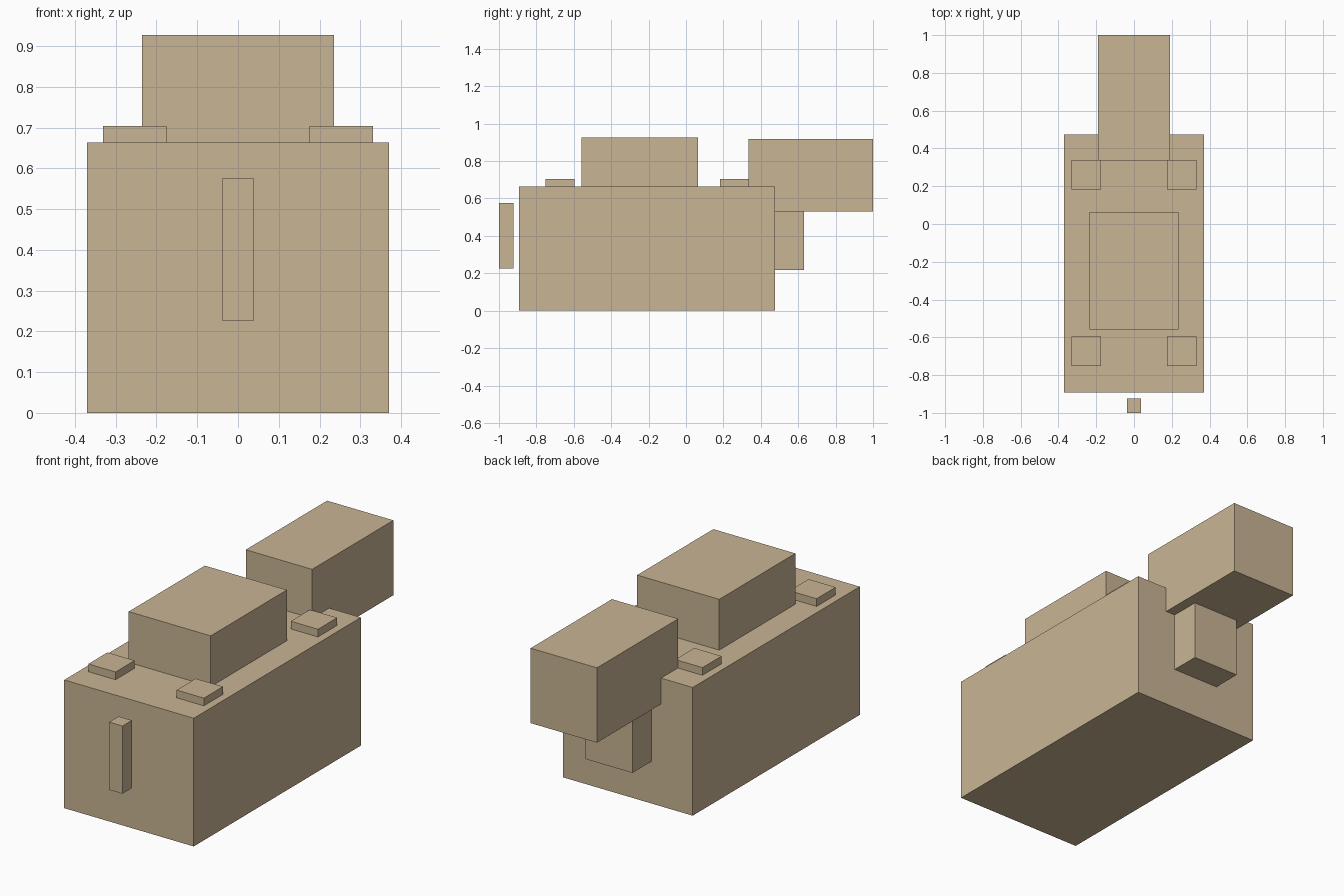
import bpy
import bmesh
from mathutils import Vector

# Remove the default object
cube = bpy.data.objects.get("Cube")
if cube:
    bpy.data.objects.remove(cube, do_unlink=True)

# Single tan material
TAN = (0.584, 0.462, 0.296, 1.0)
tan = bpy.data.materials.new("tan")
tan.use_nodes = True
tan.diffuse_color = TAN
bsdf = next(n for n in tan.node_tree.nodes if n.type == "BSDF_PRINCIPLED")
bsdf.inputs["Base Color"].default_value = TAN


def box(name, xs, ys, zs):
    """Flat-shaded box spanning the given x, y and z ranges."""
    low, high = (Vector(c) for c in zip(xs, ys, zs))
    size = high - low
    bm = bmesh.new()
    bmesh.ops.create_cube(bm, size=1)
    bmesh.ops.scale(bm, vec=size, verts=bm.verts)
    mesh = bpy.data.meshes.new(name)
    bm.to_mesh(mesh)
    bm.free()
    mesh.materials.append(tan)
    obj = bpy.data.objects.new(name, mesh)
    obj.location = (low + high) / 2
    bpy.context.collection.objects.link(obj)
    return obj


def centred(name, half_width, ys, zs):
    """Box symmetric about the middle plane."""
    return box(name, (-half_width, half_width), ys, zs)


BODY_TOP = 0.664

# Main body with the raised block on top
centred("body", 0.371, (-0.892, 0.475), (0, BODY_TOP))
centred("top_block", 0.235, (-0.559, 0.064), (BODY_TOP, 0.927))

# Overhanging rear box and the bracket beneath it
centred("rear_box", 0.19, (0.335, 1.0), (0.53, 0.918))
centred("rear_bracket", 0.135, (0.475, 0.631), (0.218, 0.53))

# Upright bar standing just off the front face
centred("front_bar", 0.038, (-1.0, -0.923), (0.225, 0.576))

# Four corner pads on the body
for end, y in (("front", -0.752), ("rear", 0.182)):
    for side, x in (("left", 0.175), ("right", -0.331)):
        box(f"{end}_{side}_pad", (x, x + 0.156), (y, y + 0.156), (BODY_TOP, 0.704))
